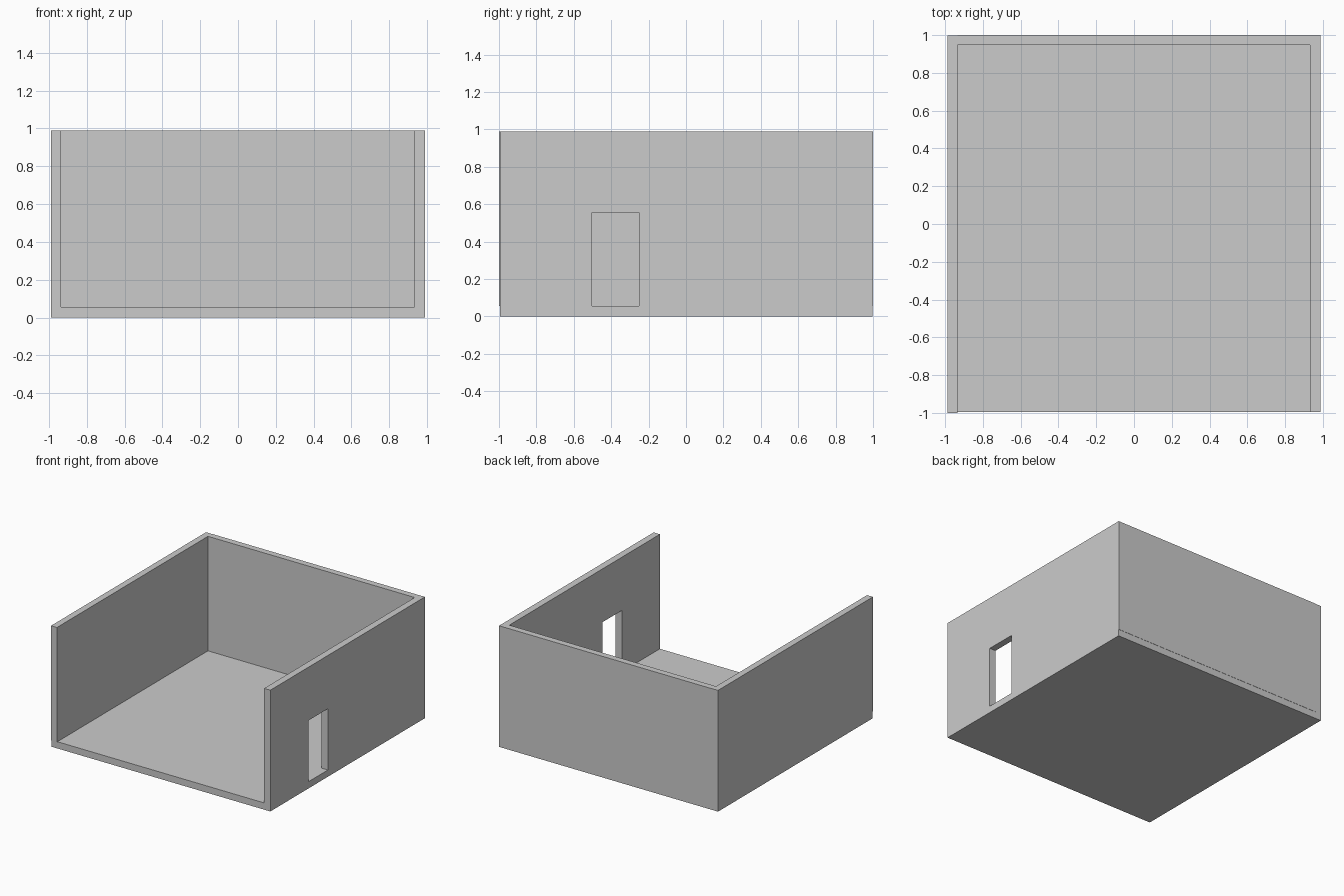
import bpy, bmesh
from mathutils import Vector

if "Cube" in bpy.data.objects:
    bpy.data.objects.remove(bpy.data.objects["Cube"])

W = 0.988      # half width
T = 0.053      # wall thickness
F = 0.055      # floor top
H = 0.99       # wall top


def prism(name, profile, extrude):
    """Extrude a closed flat outline along a vector."""
    bm = bmesh.new()
    face = bm.faces.new([bm.verts.new(p) for p in profile])
    new = bmesh.ops.extrude_face_region(bm, geom=[face])["geom"]
    verts = [g for g in new if isinstance(g, bmesh.types.BMVert)]
    bmesh.ops.translate(bm, verts=verts, vec=Vector(extrude))
    bmesh.ops.recalc_face_normals(bm, faces=bm.faces)
    mesh = bpy.data.meshes.new(name)
    bm.to_mesh(mesh)
    bm.free()
    obj = bpy.data.objects.new(name, mesh)
    bpy.context.collection.objects.link(obj)
    return obj


def box(name, lo, hi):
    (x0, y0, z0), (x1, y1, z1) = lo, hi
    return prism(name, [(x0, y0, z0), (x1, y0, z0), (x1, y1, z0), (x0, y1, z0)],
                 (0, 0, z1 - z0))


# Floor slab
box("floor", (-W, -0.994, 0), (W, 0.998, F))

# Back wall between the side walls
box("back_wall", (-W + T, 0.948, F), (W - T, 1.0, H))

# Solid left wall
box("left_wall", (-W, -1.0, F), (-W + T, 0.998, H))

# Right wall, outline notched for the doorway
outline = [(-0.994, F), (-0.503, F), (-0.503, 0.555), (-0.252, 0.555),
           (-0.252, F), (1.0, F), (1.0, H), (-0.994, H)]
prism("right_wall", [(W - T - 0.003, y, z) for y, z in outline], (T + 0.003, 0, 0))
